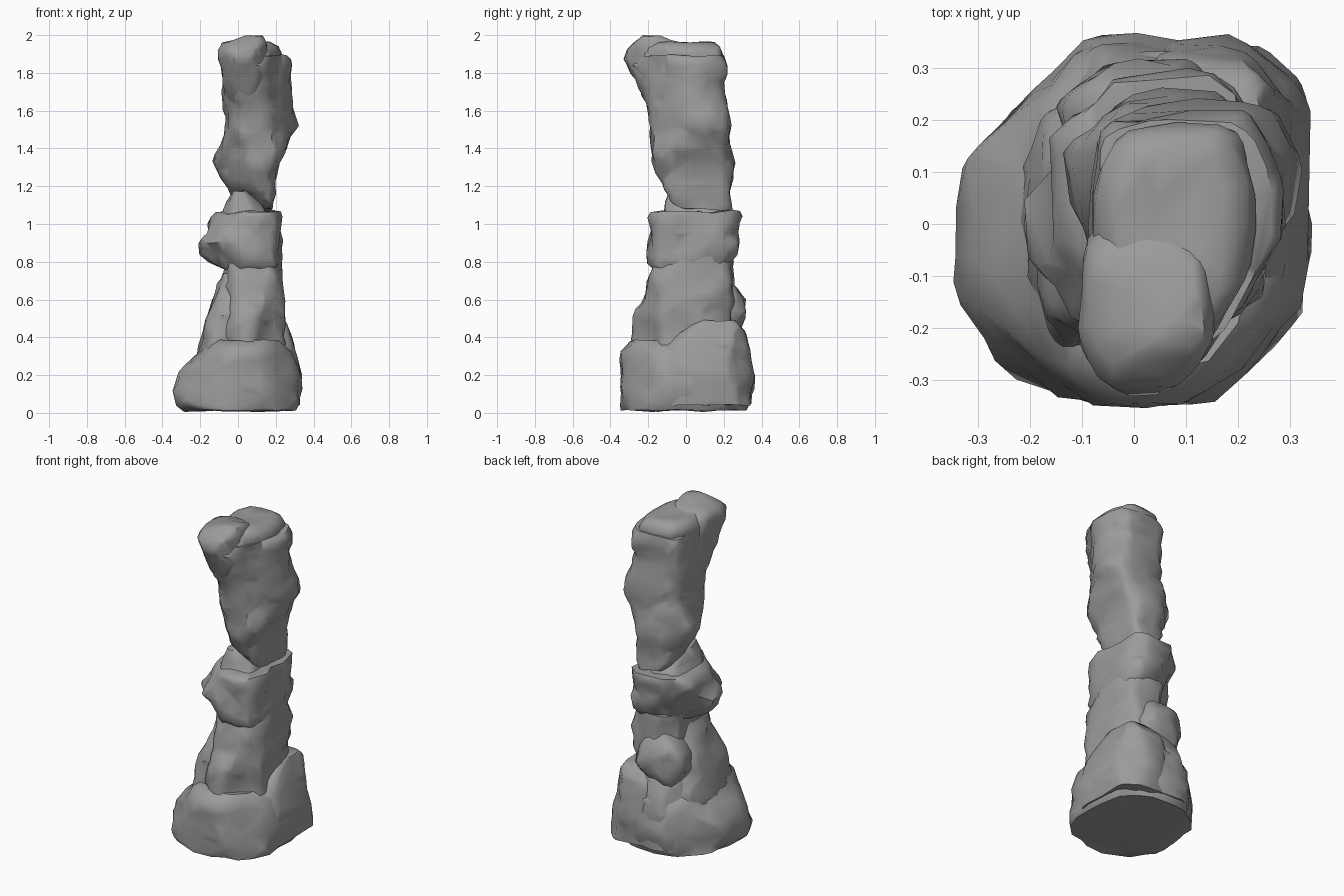
import bpy
import bmesh
import math
from mathutils import Vector, noise

if "Cube" in bpy.data.objects:
    bpy.data.objects.remove(bpy.data.objects["Cube"], do_unlink=True)

# Single stone colour
stone = bpy.data.materials.new("grey stone")
stone.use_nodes = True
colour = (0.33, 0.33, 0.33, 1)
stone.diffuse_color = colour
bsdf = stone.node_tree.nodes["Principled BSDF"]
bsdf.inputs["Base Color"].default_value = colour
bsdf.inputs["Roughness"].default_value = 0.9

SIDES = 48
STEP = 0.02

# Directions of the flattened sides
BACK_RIGHT = Vector((-1, 1, 0)).normalized()
FRONT_RIGHT = Vector((-1, -1, 0)).normalized()
BACK_LEFT = -FRONT_RIGHT
FRONT_LEFT = -BACK_RIGHT
SHEAR = Vector((.84, -.55, 0)).normalized()


def levels(sections):
    """Interpolate (z, x0, x1, y0, y1) sections, and close both ends with shrinking rings."""
    first, last = sections[0], sections[-1]
    rings = [(first, s) for s in (0.15, 0.45, 0.75)]
    for low, high in zip(sections, sections[1:]):
        count = max(1, round((high[0] - low[0]) / STEP))
        for i in range(count):
            t = i / count
            rings.append(([a + (b - a) * t for a, b in zip(low, high)], 1))
    rings.append((last, 1))
    rings += [(last, s) for s in (0.75, 0.45, 0.15)]
    return rings


def roughen(p, centre, amount, seed):
    """Push a point outward or inward with broad and fine lumps."""
    out = (p - centre).normalized()
    q = p + Vector((seed, seed, seed))
    lumps = noise.noise(q * 7) + noise.noise(q * 15) * 0.6
    moved = p + out * amount * lumps
    moved.z = max(moved.z + amount * 0.8 * noise.noise(q * 9), 0)
    return moved


def rock(name, sections, cuts=(), power=3.2, amount=0.025, seed=1.3):
    """Loft boxy rings into a boulder, flatten it with (direction, distance, z, slope) cuts."""
    bm = bmesh.new()
    rows = []
    for (z, x0, x1, y0, y1), shrink in levels(sections):
        mid = Vector(((x0 + x1) / 2, (y0 + y1) / 2, z))
        ring = []
        for i in range(SIDES):
            a = math.tau * i / SIDES
            c, s = math.cos(a), math.sin(a)
            x = math.copysign(abs(c) ** (2 / power), c) * (x1 - x0) / 2
            y = math.copysign(abs(s) ** (2 / power), s) * (y1 - y0) / 2
            p = mid + Vector((x, y, 0)) * shrink
            for n, distance, level, slope in cuts:
                limit = distance + slope * (z - level)
                p -= n * max(p.dot(n) - limit, 0)
            ring.append(bm.verts.new(roughen(p, mid, amount, seed)))
        rows.append(ring)
    for low, high in zip(rows, rows[1:]):
        for i in range(SIDES):
            j = (i + 1) % SIDES
            bm.faces.new((low[i], low[j], high[j], high[i]))
    bm.faces.new(rows[0][::-1])
    bm.faces.new(rows[-1])
    bmesh.ops.recalc_face_normals(bm, faces=bm.faces)
    mesh = bpy.data.meshes.new(name)
    bm.to_mesh(mesh)
    bm.free()
    mesh.materials.append(stone)
    obj = bpy.data.objects.new(name, mesh)
    bpy.context.collection.objects.link(obj)
    bpy.ops.object.select_all(action="DESELECT")
    obj.select_set(True)
    bpy.context.view_layer.objects.active = obj
    facet = obj.modifiers.new("facets", "DECIMATE")
    facet.ratio = 0.2
    bpy.ops.object.modifier_apply(modifier=facet.name)
    bpy.ops.object.shade_smooth_by_angle(angle=math.radians(50))


# Wide foot of the pillar
rock("base_boulder", [
    (.015, -.3, .31, -.34, .32), (.05, -.33, .33, -.35, .34), (.13, -.35, .34, -.35, .36),
    (.21, -.32, .33, -.35, .36), (.27, -.25, .31, -.36, .34), (.33, -.2, .29, -.35, .33),
    (.38, -.17, .24, -.28, .27)],
    cuts=[(BACK_RIGHT, .31, 0, 0), (FRONT_RIGHT, .34, .15, -.3), (FRONT_LEFT, .34, .1, -.1),
          (BACK_LEFT, .38, 0, 0)],
    power=2.4, amount=.022)
rock("left_slab", [
    (.04, .02, .32, -.14, .34), (.2, .02, .34, -.16, .36), (.35, .02, .3, -.12, .34),
    (.43, .04, .27, -.04, .31), (.49, .1, .24, .08, .26)],
    cuts=[(BACK_LEFT, .385, .3, -.12), (FRONT_LEFT, .31, 0, 0)], power=5, amount=.014, seed=4.1)
rock("back_slab", [
    (.05, -.16, .17, .05, .34), (.3, -.16, .18, .05, .34), (.4, -.14, .16, .05, .31),
    (.47, -.1, .12, .08, .27)],
    cuts=[(BACK_RIGHT, .3, .2, -.2)], amount=.018, seed=7.7)

# Lower trunk with a wedge and a lump leaning on it
rock("lower_trunk", [
    (.3, -.07, .25, -.29, .25), (.4, -.08, .24, -.29, .25), (.5, -.07, .24, -.28, .24),
    (.6, -.07, .25, -.23, .26), (.7, -.07, .23, -.2, .25), (.82, -.07, .22, -.18, .24)],
    cuts=[(FRONT_LEFT, .26, 0, 0), (BACK_RIGHT, .16, 0, 0), (FRONT_RIGHT, .2, .6, -.3)],
    seed=2.9)
rock("right_wedge", [
    (.28, -.21, .1, -.23, .24), (.42, -.19, .1, -.23, .23), (.52, -.16, .1, -.21, .22),
    (.62, -.13, .1, -.17, .21), (.74, -.08, .08, -.12, .18)],
    cuts=[(FRONT_RIGHT, .25, .42, -.3), (BACK_RIGHT, .22, .45, -.35)], seed=5.2)
rock("back_lump", [
    (.42, -.1, .14, .08, .27), (.5, -.14, .16, .05, .31), (.6, -.13, .15, .05, .315),
    (.66, -.08, .13, .08, .28), (.7, -.02, .1, .1, .23)],
    cuts=[(BACK_RIGHT, .25, 0, 0)], seed=9.4)

# Overhanging middle boulder, undercut towards the back
rock("middle_boulder", [
    (.74, -.02, .2, -.16, .14), (.79, -.13, .22, -.2, .23), (.84, -.19, .23, -.2, .28),
    (.9, -.2, .23, -.2, .3), (.95, -.16, .22, -.19, .28), (1.0, -.16, .22, -.19, .28),
    (1.04, -.13, .22, -.19, .29), (1.065, -.11, .21, -.18, .28)],
    cuts=[(BACK_RIGHT, .23, 1.05, .35), (FRONT_RIGHT, .19, .9, -.5),
          (FRONT_RIGHT, .19, .9, .5), (FRONT_LEFT, .25, .9, -.1)],
    power=3.6, seed=3.6)
rock("neck_stone", [
    (1.0, -.12, .16, -.15, .23), (1.07, -.08, .14, -.11, .22), (1.12, -.06, .1, -.11, .18),
    (1.17, -.03, .05, -.09, .1)],
    cuts=[(FRONT_RIGHT, .1, 0, 0)], amount=.018, seed=8.3)

# Upper pillar, leaning forward at the top
shear = (SHEAR, .25, 0, 0)
rock("upper_pillar", [
    (1.08, .01, .18, -.05, .24), (1.16, -.05, .19, -.11, .25), (1.24, -.09, .2, -.15, .25),
    (1.32, -.12, .22, -.18, .26), (1.42, -.09, .26, -.18, .23), (1.52, -.06, .31, -.19, .23),
    (1.62, -.07, .28, -.21, .22), (1.75, -.08, .27, -.25, .21), (1.85, -.08, .29, -.28, .21),
    (1.89, -.07, .27, -.24, .2)],
    cuts=[shear, (BACK_RIGHT, .175, 0, 0), (FRONT_RIGHT, .08, 1.35, .23),
          (FRONT_RIGHT, .04, 1.2, 1.2)],
    power=4.5, seed=1.9)
rock("top_cap", [
    (1.78, -.07, .23, -.2, .18), (1.9, -.07, .23, -.22, .19), (1.935, -.06, .21, -.2, .18),
    (1.96, -.03, .17, -.17, .15)],
    cuts=[(SHEAR, .235, 0, 0), (BACK_RIGHT, .17, 0, 0)], power=4, amount=.022, seed=5.9)
rock("front_knob", [
    (1.55, -.04, .1, -.17, .02), (1.66, -.06, .12, -.21, .02), (1.76, -.08, .14, -.26, .02),
    (1.87, -.1, .15, -.33, .02), (1.92, -.1, .15, -.31, 0), (1.96, -.085, .14, -.27, -.04),
    (1.99, .03, .13, -.23, -.13)],
    cuts=[(SHEAR, .24, 0, 0), (FRONT_RIGHT, .24, 1.88, .4)], amount=.015, seed=2.2)
